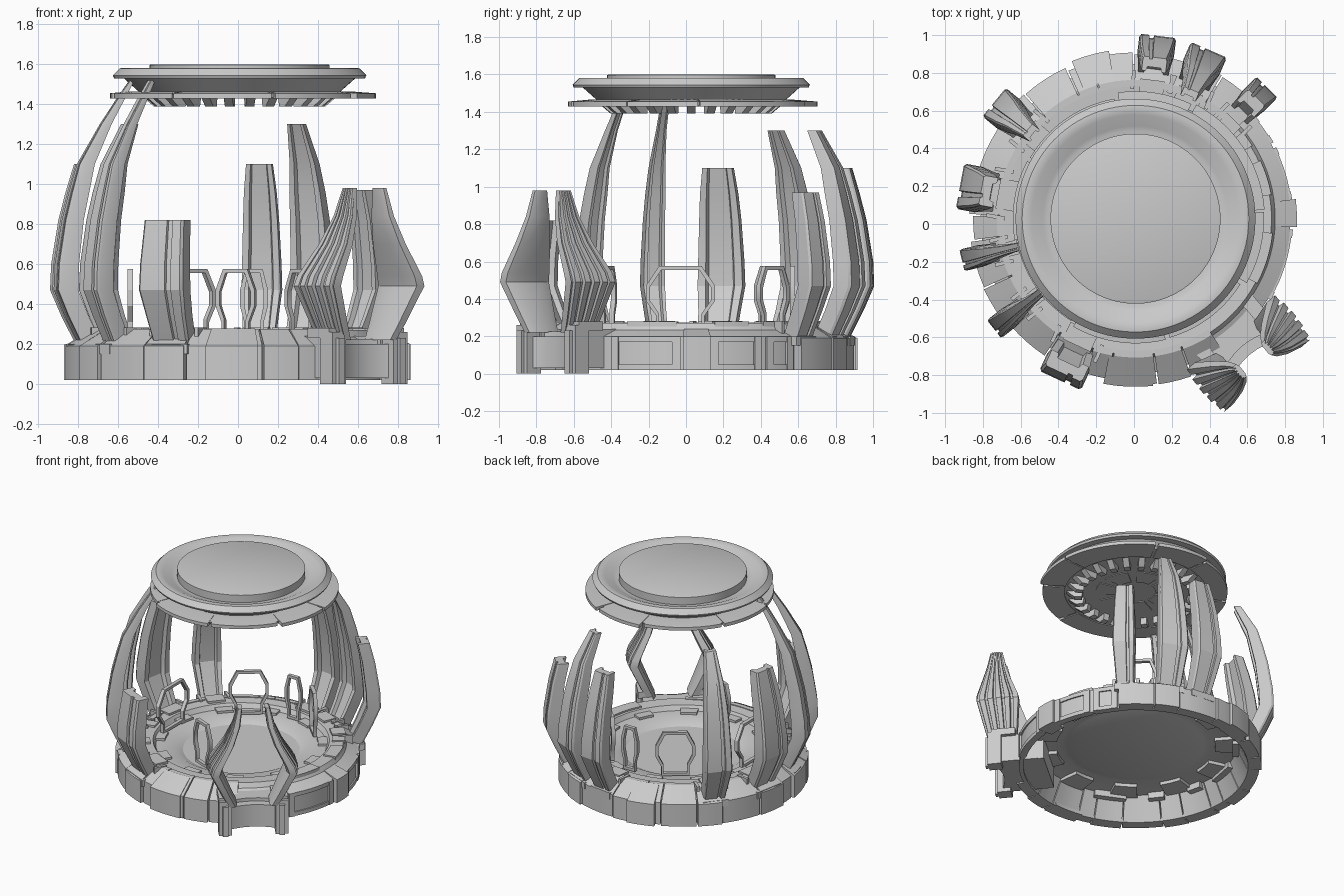
import bpy, bmesh, math
from mathutils import Vector

if "Cube" in bpy.data.objects:
    bpy.data.objects.remove(bpy.data.objects["Cube"], do_unlink=True)

grey = bpy.data.materials.new("stone_grey")
grey.use_nodes = True
grey.diffuse_color = (0.6, 0.6, 0.6, 1)
grey.node_tree.nodes["Principled BSDF"].inputs["Base Color"].default_value = (0.6, 0.6, 0.6, 1)

CENTRE = Vector((0.008, 0.028, 0))


def place(angle, r, t, z):
    """Point at radius r and sideways offset t on the spoke at this angle."""
    a = math.radians(angle)
    u = Vector((math.cos(a), math.sin(a), 0))
    return CENTRE + u * r + Vector((-u.y, u.x, 0)) * t + Vector((0, 0, z))


def loft(name, sections, closed=False):
    """Skin equal-length closed sections, capping the ends unless closed."""
    bm = bmesh.new()
    rings = [[bm.verts.new(p) for p in s] for s in sections]
    n = len(rings[0])
    pairs = list(zip(rings, rings[1:])) + ([(rings[-1], rings[0])] if closed else [])
    for a, b in pairs:
        for i in range(n):
            j = (i + 1) % n
            bm.faces.new((a[i], a[j], b[j], b[i]))
    if not closed:
        bm.faces.new(rings[0][::-1])
        bm.faces.new(rings[-1])
    bmesh.ops.remove_doubles(bm, verts=bm.verts, dist=1e-5)
    bmesh.ops.recalc_face_normals(bm, faces=bm.faces)
    mesh = bpy.data.meshes.new(name)
    bm.to_mesh(mesh)
    bm.free()
    mesh.materials.append(grey)
    ob = bpy.data.objects.new(name, mesh)
    bpy.context.collection.objects.link(ob)
    bpy.ops.object.select_all(action="DESELECT")
    ob.select_set(True)
    bpy.context.view_layer.objects.active = ob
    bpy.ops.object.shade_smooth_by_angle(angle=math.radians(25))


def sector(name, profile, start=0, end=360):
    """Revolve a closed (r, z) profile between two angles."""
    full = end - start >= 360
    steps = max(2, round((end - start) / 4))
    count = steps if full else steps + 1
    loft(name, [[place(start + (end - start) * i / steps, r, 0, z) for r, z in profile]
                for i in range(count)], full)


def box(name, angle, r0, r1, t0, t1, z0, z1):
    loft(name, [[place(angle, r, t, z) for r, t in ((r0, t0), (r1, t0), (r1, t1), (r0, t1))]
                for z in (z0, z1)])


def slab(r0, r1, z0, z1):
    return [(r0, z0), (r1, z0), (r1, z1), (r0, z1)]


# Hollow base with sunken dish floor
sector("base_shell", [
    (0, .195), (.41, .195), (.47, .225), (.6, .23), (.62, .265), (.72, .27), (.74, .235),
    (.82, .2), (.82, .02), (.79, .02), (.79, .18), (.66, .2), (.52, .2), (.48, .195),
    (.42, .175), (0, .175)])

# Outer wall blocks, separated by narrow grooves
angle, i = 42, 0
while angle < 300:
    width = (17, 12, 20, 15, 9)[i % 5]
    R = (.88, .885, .87, .88, .86)[i % 5]
    end = min(angle + width, 304)
    sector("wall_block", [(.79, .02), (R, .02), (R, .19), (.735, .275), (.7, .275), (.7, .21)],
           angle, end - 0.6)
    angle, i = end, i + 1
sector("front_wall_block", [(.78, .02), (.89, .02), (.89, .19), (.74, .278), (.77, .2)], 259, 276)
sector("back_wall_block", [(.78, .02), (.9, .02), (.9, .19), (.74, .278), (.77, .2)], 99, 112)

# Recessed panels along the plain side
for start, end in ((-31, -4), (7, 27), (29, 41)):
    sector("panel_sill", slab(.78, .83, .02, .05), start, end)
    sector("panel_lintel", slab(.74, .83, .17, .2), start, end)
    sector("panel_cap", slab(.64, .73, .23, .278), start + 3, end - 2)
    for edge in (start, end - 3):
        sector("panel_post", slab(.78, .835, .02, .2), edge, edge + 3)
sector("side_block", [(.74, .02), (.855, .02), (.855, .2), (.74, .24)], -3, 7)

# Low floor panels and underside ribs
for k in range(11):
    a = k * 360 / 11
    sector("floor_panel", slab(.54, .62, .21, .245), a, a + 12)
    sector("underside_rib", slab(.56, .78, .175, .2), a, a + 16)

# Curved claws: z, outer radius, half width, thickness
CLAW_PATH = [(.18, .81, .095, .1), (.34, .89, .108, .1), (.47, .945, .122, .1),
             (.6, .94, .118, .1), (.82, .905, .108, .09), (.96, .87, .098, .085),
             (1.1, .83, .08, .075), (1.3, .715, .05, .05), (1.42, .635, .045, .035),
             (1.52, .565, .035, .02)]
CLAW_SECTION = [(-1, .15), (-.9, 0), (.2, 0), (.23, .15), (.45, .15), (.48, 0), (.9, 0), (1, .15),
                (1, 1), (.65, 1), (.55, .7), (-.55, .7), (-.65, 1), (-1, 1)]


def claw(angle, top, scale, shift):
    path = [p for p in CLAW_PATH if p[0] < top - .001]
    upper = CLAW_PATH[len(path)]
    f = (top - path[-1][0]) / (upper[0] - path[-1][0])
    path.append(tuple(a + (b - a) * f for a, b in zip(path[-1], upper)))
    loft("claw", [[place(angle, r + shift - d * th, w * half * scale, z) for w, d in CLAW_SECTION]
                  for z, r, half, th in path])
    # Footing and clamps
    w = .115 * scale
    box("claw_footing", angle, .68, .87, -w, w, .15, .2)
    for side in (-1, 1):
        lo, hi = sorted((side * w, side * (w + .02)))
        box("claw_clamp", angle, .68, .78, lo, hi, .2, .282)
    box("claw_heel", angle, .64, .74, -w * .7, w * .7, .22, .282)


for spec in ((83, 1.1, .8, .03), (66.5, 1.3, .85, .03), (45, .97, .65, .04), (140.5, 1.3, .8, .025),
             (169.5, 1.1, 1, 0), (193.5, 1.52, .48, 0), (218, 1.52, .5, .005), (245, .82, 1, 0)):
    claw(*spec)

# Gateway: platform, posts and two ribbed pillars leaning together
GATE = -50
for name, z0, z1, front in (("gate_platform", .03, .2, .94), ("gate_threshold", .19, .225, .88)):
    arc = [(front + .06 * (k / 4) ** 2, .052 * k) for k in range(-4, 5)]
    plan = [(.62, -.21)] + arc + [(.62, .21)]
    loft(name, [[place(GATE, r, t, z) for r, t in plan] for z in (z0, z1)])

RIBS = 5
# z, centre offset, half width, thickness, radius
PILLAR = [(.22, .165, .1, .07, .92), (.3, .21, .115, .08, .925), (.49, .3, .15, .09, .935),
          (.54, .285, .145, .09, .94), (.7, .19, .105, .07, .96), (.84, .13, .07, .055, .97),
          (.98, .095, .042, .035, .975)]
for side in (-1, 1):
    outline = []
    for k in range(RIBS):
        a = -1 + 2 * k / RIBS
        bow = .25 * (a + .2) ** 2
        outline += [(a, -bow), (a + .25, -bow), (a + .27, -.22 - bow), (a + .38, -.22 - bow)]
    outline += [(1, -.25), (1, -.8), (.6, -1), (-.6, -1), (-1, -.8)]
    loft("gate_pillar", [[place(GATE, rad + w * half, side * (t + .02 + d * th), z)
                          for w, d in outline] for z, t, half, th, rad in PILLAR])
    lo, hi = sorted((side * .155, side * .245))
    box("gate_post", GATE, .92, 1.015, lo, hi, 0, .26)
    box("gate_post_fin", GATE, .99, 1.035, lo + .025, hi - .025, 0, .23)
    box("gate_side_wall", GATE, .66, .93, *sorted((side * .14, side * .215)), .03, .24)
    box("gate_pillar_seat", GATE, .82, .99, lo, hi, .23, .28)


# Thin hoops standing on the floor
def hoop(x, y, facing, half):
    outline = [(-.7, .24), (-.7, .31), (-1, .39), (-1, .47), (-.62, .575),
               (.62, .575), (1, .47), (1, .39), (.7, .31), (.7, .24)]
    a = math.radians(facing)
    u, t = Vector((math.cos(a), math.sin(a), 0)), Vector((-math.sin(a), math.cos(a), 0))
    rings = []
    for w, z in outline:
        inner = (w * (half - .022), .41 + (z - .41) * .88)
        outer = (w * half, z)
        rings.append([Vector((x, y, 0)) + t * p[0] + u * d + Vector((0, 0, p[1]))
                      for p, d in ((outer, -.014), (outer, .014), (inner, .014), (inner, -.014))])
    loft("floor_hoop", rings, True)


for spec in ((.08, .57, 90, .07), (.32, .465, 45, .11), (-.23, .46, 128, .14),
             (-.54, -.03, 180, .185), (-.01, -.42, 248, .105)):
    hoop(*spec)

# Roof: shallow canopy, raised centre disc and skirt
sector("canopy", [(0, 1.54), (.465, 1.54), (.49, 1.548), (.55, 1.575), (.58, 1.582), (.6, 1.58),
                  (.635, 1.545), (.628, 1.53), (.58, 1.53), (.49, 1.45), (0, 1.45)])
sector("roof_disc", [(0, 1.5), (.45, 1.5), (.45, 1.597), (.443, 1.6), (0, 1.6)])
sector("skirt_ring", [(0, 1.44), (.62, 1.435), (.63, 1.455), (.5, 1.465), (0, 1.465)])
for start, end, R in ((-30, 3, .68), (4, 62, .685), (64, 98, .675), (100, 150, .645),
                      (152, 190, .65), (192, 238, .64), (240, 284, .66), (286, 328, .655)):
    sector("skirt_plate", [(.5, 1.43), (R, 1.43), (R, 1.455), (.55, 1.465), (.5, 1.465)], start, end)

# Fins and small plates beneath the roof
for k in range(26):
    loft("roof_fin", [[place(k * 360 / 26, r, t, z)
                       for r, z in ((.37, 1.44), (.38, 1.39), (.43, 1.39), (.49, 1.44))]
                      for t in (-.022, .022)])
for k in range(7):
    a = k * 360 / 7
    sector("ceiling_plate", slab(.14, .28, 1.433, 1.45), a, a + 38)
